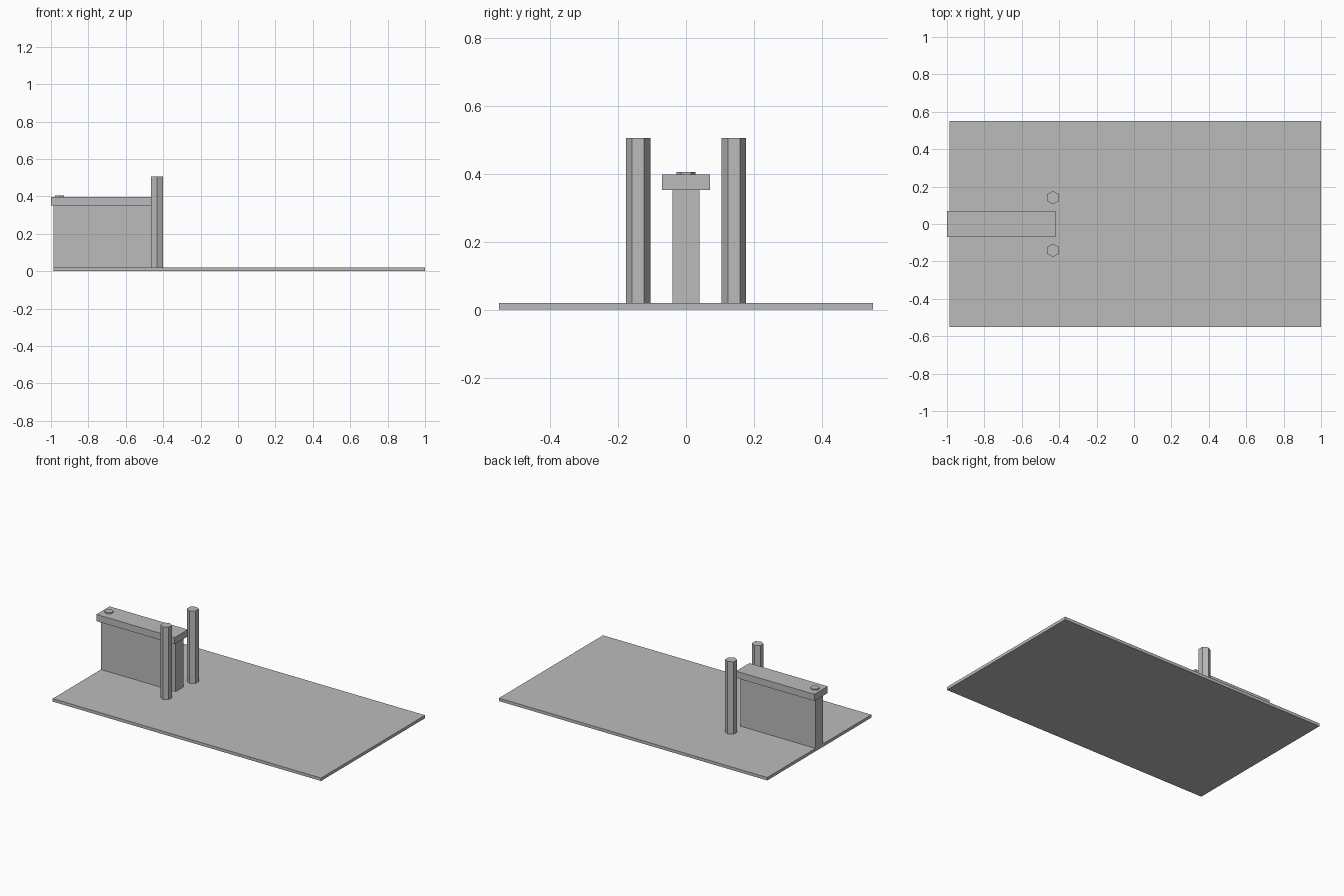
import bpy
import math

cube = bpy.data.objects.get("Cube")
if cube:
    bpy.data.objects.remove(cube, do_unlink=True)

# One plain grey for everything
grey = bpy.data.materials.new("plain grey")
grey.use_nodes = True
colour = (0.5, 0.5, 0.5, 1)
grey.diffuse_color = colour
grey.node_tree.nodes["Principled BSDF"].inputs["Base Color"].default_value = colour


def finish(name):
    obj = bpy.context.object
    obj.name = name
    obj.data.materials.append(grey)
    return obj


def box(name, x0, x1, half_y, z0, z1):
    bpy.ops.mesh.primitive_cube_add(size=1, location=((x0 + x1) / 2, 0, (z0 + z1) / 2))
    obj = finish(name)
    obj.scale = (x1 - x0, 2 * half_y, z1 - z0)
    bpy.ops.object.transform_apply(location=False, rotation=False, scale=True)
    return obj


def hex_post(name, x, y, radius, z0, z1):
    # Corners point along y, flat sides face along x
    bpy.ops.mesh.primitive_cylinder_add(vertices=6, radius=radius, depth=z1 - z0,
                                        location=(x, y, (z0 + z1) / 2))
    return finish(name)


base_top, wall_top, cap_top = 0.02, 0.352, 0.397

# Ground slab, wall and overhanging cap
box("base_slab", -0.987, 1.0, 0.55, 0, base_top)
box("wall", -0.987, -0.433, 0.04, base_top, wall_top)
box("wall_cap", -1.0, -0.42, 0.07, wall_top, cap_top)

# Low stud on the cap
hex_post("cap_stud", -0.955, 0, 0.028, cap_top, 0.405)

# Pair of posts flanking the end of the wall
for name, side in (("left_post", 1), ("right_post", -1)):
    hex_post(name, -0.433, side * 0.141, 0.036, base_top, 0.505)
